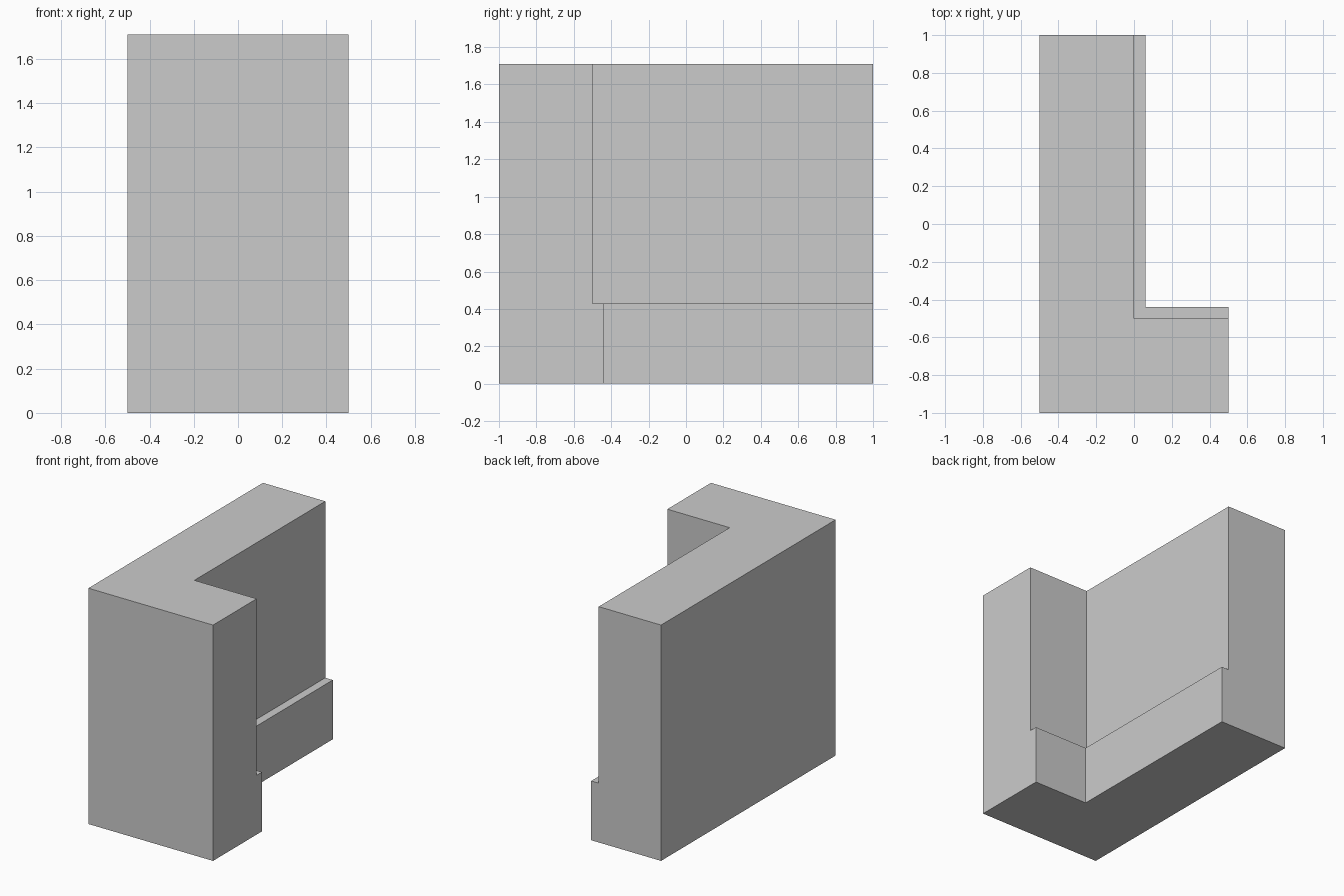
import bpy, bmesh, math

if "Cube" in bpy.data.objects:
    bpy.data.objects.remove(bpy.data.objects["Cube"])

HEIGHT, PLINTH, STEP = 1.71, 0.43, 0.06
PROFILE = [(-0.5, -1), (0.5, -1), (0.5, -0.5), (0, -0.5), (0, 1), (-0.5, 1)]

bm = bmesh.new()


def extrude(faces):
    """Extrude faces and return the new vertices and faces."""
    geom = bmesh.ops.extrude_face_region(bm, geom=faces)["geom"]
    return ([g for g in geom if isinstance(g, bmesh.types.BMVert)],
            [g for g in geom if isinstance(g, bmesh.types.BMFace)])


# L-shaped wall, raised in two stages: plinth height, then full height
top = [bm.faces.new([bm.verts.new((x, y, 0)) for x, y in PROFILE])]
for z in (PLINTH, HEIGHT):
    verts, top = extrude(top)
    for v in verts:
        v.co.z = z
bmesh.ops.recalc_face_normals(bm, faces=bm.faces[:])

# Plinth ledge: push the lower part of the two inner walls outward
inner = [f for f in bm.faces
         if f.calc_center_median().z < PLINTH - 0.01 and abs(f.normal.z) < 0.1
         and (all(abs(v.co.x) < 1e-4 for v in f.verts)
              or all(abs(v.co.y + 0.5) < 1e-4 for v in f.verts))]
verts, _ = extrude(inner)
for v in verts:
    at_long_wall, at_short_wall = v.co.x < 0.25, v.co.y < 0
    v.co.x += STEP * at_long_wall
    v.co.y += STEP * at_short_wall

# Merge coplanar faces so the outer walls stay plain
bmesh.ops.recalc_face_normals(bm, faces=bm.faces[:])
bmesh.ops.dissolve_limit(bm, angle_limit=math.radians(1),
                         verts=bm.verts[:], edges=bm.edges[:])

mesh = bpy.data.meshes.new("corner_wall")
bm.to_mesh(mesh)
bm.free()
bpy.context.collection.objects.link(bpy.data.objects.new("corner_wall", mesh))
